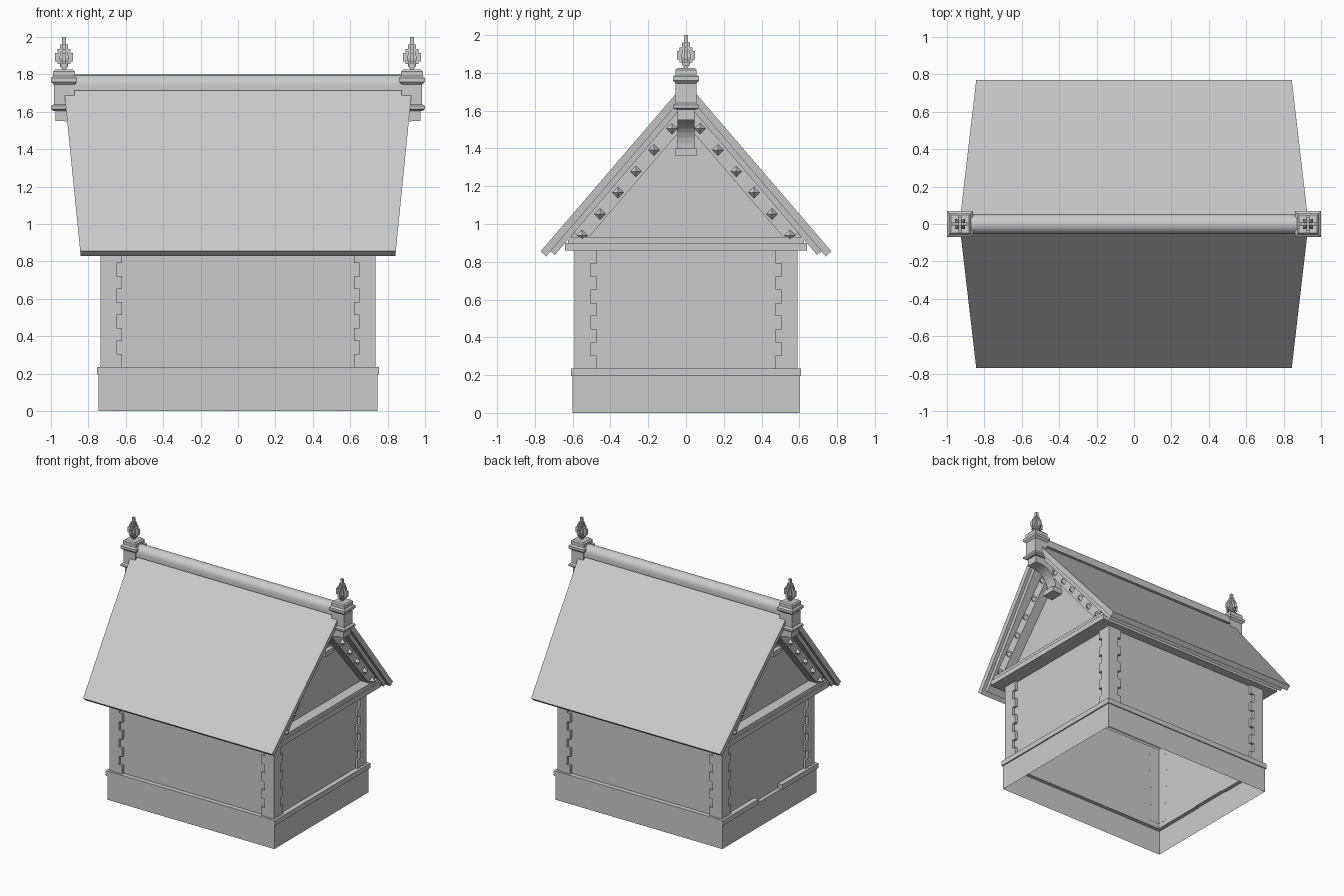
import bpy
import bmesh
from math import sin, cos, pi, atan2
from mathutils import Matrix, Vector

cube = bpy.data.objects.get("Cube")
if cube:
    bpy.data.objects.remove(cube)

stone = bpy.data.materials.new("pale grey stone")
stone.use_nodes = True
GREY = (0.6, 0.6, 0.6, 1)
stone.diffuse_color = GREY
stone.node_tree.nodes["Principled BSDF"].inputs["Base Color"].default_value = GREY


def finish(name, bm):
    bmesh.ops.recalc_face_normals(bm, faces=bm.faces)
    mesh = bpy.data.meshes.new(name)
    bm.to_mesh(mesh)
    bm.free()
    mesh.materials.append(stone)
    ob = bpy.data.objects.new(name, mesh)
    bpy.context.collection.objects.link(ob)
    return ob


def add_box(bm, lo, hi):
    lo, hi = Vector(lo), Vector(hi)
    size = [abs(v) for v in hi - lo]
    m = Matrix.Translation((lo + hi) / 2) @ Matrix.Diagonal((*size, 1))
    bmesh.ops.create_cube(bm, size=1, matrix=m)


def add_loft(bm, rings, cx=0, caps=False):
    """Stack rectangles given as (half x, half y, z)."""
    loops = [[bm.verts.new((cx + sx * hx, sy * hy, z))
              for sx, sy in ((-1, -1), (1, -1), (1, 1), (-1, 1))]
             for hx, hy, z in rings]
    for a, b in zip(loops, loops[1:]):
        for i in range(4):
            j = (i + 1) % 4
            bm.faces.new((a[i], a[j], b[j], b[i]))
    if caps:
        bm.faces.new(loops[0])
        bm.faces.new(loops[-1])


def add_prism(bm, profile, a, b):
    """Join a profile placed by the functions a and b."""
    p = [bm.verts.new(a(*q)) for q in profile]
    r = [bm.verts.new(b(*q)) for q in profile]
    bm.faces.new(p)
    bm.faces.new(r)
    for i in range(len(p)):
        j = (i + 1) % len(p)
        bm.faces.new((p[i], p[j], r[j], r[i]))


# Hollow house body: plinth, recessed walls and cornice
WX, WY = 0.735, 0.59
bm = bmesh.new()
add_loft(bm, [(0.745, 0.6, 0), (0.745, 0.6, 0.2), (0.715, 0.57, 0.2),
              (0.715, 0.57, 0.86), (0.83, 0.64, 0.86), (0.83, 0.64, 0.9),
              (0.82, 0.625, 0.9), (0.82, 0.625, 0.93), (WX, 0.59, 0.93)])
finish("walls_and_cornice", bm)

# Plinth lip, broken at the left-hand doorway
bm = bmesh.new()
for s in (-1, 1):
    add_box(bm, (-0.755, s * 0.57, 0.195), (0.755, s * 0.608, 0.235))
add_box(bm, (0.715, -0.57, 0.195), (0.755, 0.57, 0.235))
for s in (-1, 1):
    add_box(bm, (-0.715, s * 0.15, 0.195), (-0.755, s * 0.57, 0.235))
finish("plinth_lip", bm)

# Toothed corner stones
bm = bmesh.new()
LEVELS = 9
step = (0.86 - 0.235) / LEVELS
for sx in (-1, 1):
    for sy in (-1, 1):
        for k in range(LEVELS):
            w = 0.085 if k % 2 else 0.115
            z0, z1 = 0.235 + k * step, 0.235 + (k + 1) * step
            add_box(bm, (sx * WX, sy * WY, z0), (sx * (WX - w), sy * 0.569, z1))
            add_box(bm, (sx * WX, sy * 0.569, z0), (sx * 0.714, sy * (WY - w), z1))
finish("corner_stones", bm)

# Roof coordinates: distance up the slope and depth below its surface
EAVE_Y, EAVE_Z, APEX_Z = 0.77, 0.855, 1.752
ANG = atan2(APEX_Z - EAVE_Z, EAVE_Y)


def slope(t, n):
    return (EAVE_Y - t * cos(ANG) - n * sin(ANG),
            EAVE_Z + t * sin(ANG) - n * cos(ANG))


def roof_point(side, end, inset):
    def place(t, n):
        y, z = slope(t, n)
        return end * (0.842 + (z - 0.84) * 0.1 - inset), side * y, z
    return place


def roof_layer(name, t0, t1, n0, n1, inset):
    bm = bmesh.new()
    for s in (-1, 1):
        add_prism(bm, [(t0, n0), (t1, n0), (t1, n1), (t0, n1)],
                  roof_point(s, -1, inset), roof_point(s, 1, inset))
    finish(name, bm)


roof_layer("roof_slabs", 0, 1.17, 0, 0.04, 0)
roof_layer("roof_underlayer", 0.035, 1.14, 0.04, 0.07, 0.025)

# Rounded ridge
bm = bmesh.new()
arc = [(0.053 * cos(a * pi / 12), 1.745 + 0.053 * sin(a * pi / 12)) for a in range(13)]
add_prism(bm, [(0.053, 1.715)] + arc + [(-0.053, 1.715)],
          lambda y, z: (-0.9, y, z), lambda y, z: (0.9, y, z))
ridge = finish("ridge_roll", bm)
bpy.context.view_layer.objects.active = ridge
ridge.select_set(True)
bpy.ops.object.shade_smooth_by_angle()
ridge.select_set(False)

for e, label in ((-1, "left_hand"), (1, "right_hand")):
    # Gable wall
    bm = bmesh.new()
    bm.faces.new([bm.verts.new((e * WX, y, z)) for y, z in
                  ((-0.62, 0.92), (0.62, 0.92), (0, 1.67))])
    finish(label + "_gable", bm)

    # Gable boards with pyramid studs
    bm = bmesh.new()
    studs = bmesh.new()
    for s in (-1, 1):
        add_prism(bm, [(0.19, 0.06), (1.13, 0.06), (1.06, 0.145), (0.19, 0.145)],
                  lambda t, n: (e * WX, s * slope(t, n)[0], slope(t, n)[1]),
                  lambda t, n: (e * 0.81, s * slope(t, n)[0], slope(t, n)[1]))
        for k in range(6):
            pos = Vector((e * 0.825, s * (0.55 - 0.095 * k), 0.94 + 0.113 * k))
            m = Matrix.Translation(pos) @ Matrix.Rotation(e * pi / 2, 4, "Y")
            bmesh.ops.create_cone(studs, cap_ends=True, segments=4, radius1=0.03,
                                  radius2=0, depth=0.03, matrix=m)
    finish(label + "_gable_boards", bm)
    finish(label + "_studs", studs)

    # Curved bracket under the post
    bm = bmesh.new()
    curve = [(0.935 - 0.15 * cos(a * pi / 16), 1.4 + 0.15 * sin(a * pi / 16))
             for a in range(9)]
    add_prism(bm, [(WX, 1.4)] + curve + [(0.975, 1.55), (0.975, 1.62), (WX, 1.62)],
              lambda x, z: (e * x, -0.045, z), lambda x, z: (e * x, 0.045, z))
    add_box(bm, (e * WX, -0.055, 1.36), (e * 0.82, 0.055, 1.4))
    finish(label + "_bracket", bm)

    # Moulded ridge post
    bm = bmesh.new()
    add_loft(bm, [(0.058, 0.055, 1.605), (0.07, 0.068, 1.615), (0.07, 0.068, 1.63),
                  (0.055, 0.055, 1.64), (0.055, 0.055, 1.745), (0.07, 0.07, 1.76),
                  (0.07, 0.07, 1.78), (0.058, 0.056, 1.79), (0.058, 0.056, 1.815),
                  (0.048, 0.048, 1.825)], cx=e * 0.93, caps=True)
    finish(label + "_ridge_post", bm)

    # Finial: crossed stepped leaves around a tapered bud
    bm = bmesh.new()
    for w, z0, z1 in ((0.01, 1.82, 2), (0.022, 1.84, 1.96),
                      (0.035, 1.855, 1.935), (0.048, 1.87, 1.915)):
        for u, v in ((w, 0.009), (0.009, w)):
            add_box(bm, (e * 0.93 - u, -v, z0), (e * 0.93 + u, v, z1))
    add_loft(bm, [(0.012, 0.012, 1.83), (0.026, 0.026, 1.885), (0.006, 0.006, 1.97)],
             cx=e * 0.93, caps=True)
    finish(label + "_finial", bm)
